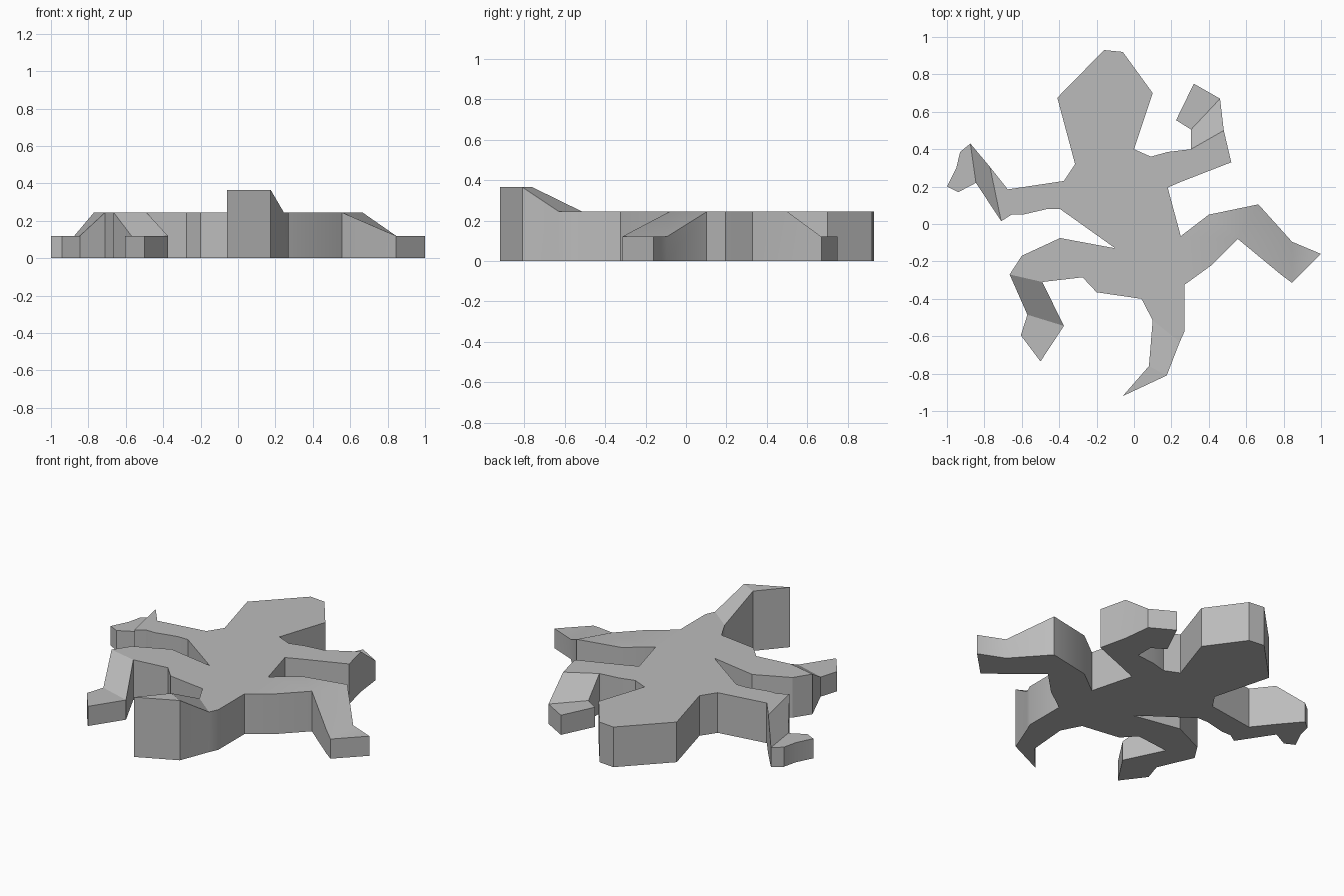
import bpy
import bmesh
import math

BODY_TOP = 0.245   # height of the flat back
FOOT_TOP = 0.12    # height of the lowered feet
TAIL_TOP = 0.365   # height of the raised tail tip

old = bpy.data.objects.get("Cube")
if old:
    bpy.data.objects.remove(old, do_unlink=True)

# Outline of each body section, clockwise from the head
head = [(-.41, .675), (-.16, .93), (-.06, .92), (.1, .7), (0, .4)]
left_back_arm = [(.09, .36), (.18, .385), (.305, .4), (.305, .505), (.225, .555),
                 (.32, .75), (.46, .67), (.48, .5), (.52, .33), (.25, .225), (.18, .195)]
left_front_leg = [(.25, -.065), (.4, .05), (.665, .105), (.845, -.095), (1, -.16),
                  (.845, -.315), (.785, -.27), (.555, -.08), (.415, -.22)]
tail = [(.27, -.325), (.27, -.575), (.245, -.63), (.175, -.81), (-.06, -.92),
        (.08, -.76), (.1, -.515), (.04, -.4)]
right_front_leg = [(-.2, -.365), (-.275, -.285), (-.49, -.31), (-.375, -.545),
                   (-.5, -.735), (-.605, -.595), (-.57, -.485), (-.665, -.27),
                   (-.6, -.17), (-.395, -.075), (-.1, -.13)]
right_back_arm = [(-.395, .08), (-.465, .08), (-.595, .05), (-.655, .05), (-.71, .015),
                  (-.845, .22), (-.94, .17), (-1, .2), (-.95, .3), (-.93, .385),
                  (-.875, .43), (-.77, .305), (-.675, .185), (-.375, .23), (-.315, .32)]

# Limbs that bend: section, first and last lowered or raised point, tip height
bends = [
    (left_back_arm, 3, 6, FOOT_TOP),
    (left_front_leg, 3, 5, FOOT_TOP),
    (tail, 3, 5, TAIL_TOP),
    (right_front_leg, 3, 6, FOOT_TOP),
    (right_back_arm, 5, 10, FOOT_TOP),
]

# Flat outline face, with a floor face and side walls below it
bm = bmesh.new()
top = {}
for section in (head, left_back_arm, left_front_leg, tail, right_front_leg, right_back_arm):
    for x, y in section:
        top[(x, y)] = bm.verts.new((x, y, BODY_TOP))
rim = list(top.values())
floor = [bm.verts.new((v.co.x, v.co.y, 0)) for v in rim]
bm.faces.new(reversed(rim))
bm.faces.new(floor)
for i, v in enumerate(rim):
    j = (i + 1) % len(rim)
    bm.faces.new((v, rim[j], floor[j], floor[i]))


def crease(section, a, b):
    """Cut the top surface across a limb between two outline points."""
    va, vb = top[section[a]], top[section[b]]
    shared = [f for f in va.link_faces if f in set(vb.link_faces)]
    bmesh.utils.face_split(max(shared, key=lambda f: len(f.verts)), va, vb)


# Fold each limb at its joint and move the tip up or down
for section, first, last, height in bends:
    end = last + 2 if section is left_front_leg else last + 1
    crease(section, first - 1, end)
    crease(section, first, last)
    for point in section[first:last + 1]:
        top[point].co.z = height
top[left_front_leg[6]].co.z = FOOT_TOP + 0.025

bmesh.ops.recalc_face_normals(bm, faces=bm.faces)
mesh = bpy.data.meshes.new("lizard_body")
bm.to_mesh(mesh)
bm.free()
body = bpy.data.objects.new("lizard_body", mesh)
bpy.context.collection.objects.link(body)

# Single plain grey
grey = bpy.data.materials.new("plain_grey")
grey.use_nodes = True
colour = (0.5, 0.5, 0.5, 1)
grey.diffuse_color = colour
grey.node_tree.nodes["Principled BSDF"].inputs["Base Color"].default_value = colour
mesh.materials.append(grey)

bpy.ops.object.select_all(action="DESELECT")
body.select_set(True)
bpy.context.view_layer.objects.active = body
bpy.ops.object.shade_smooth_by_angle(angle=math.radians(30))
